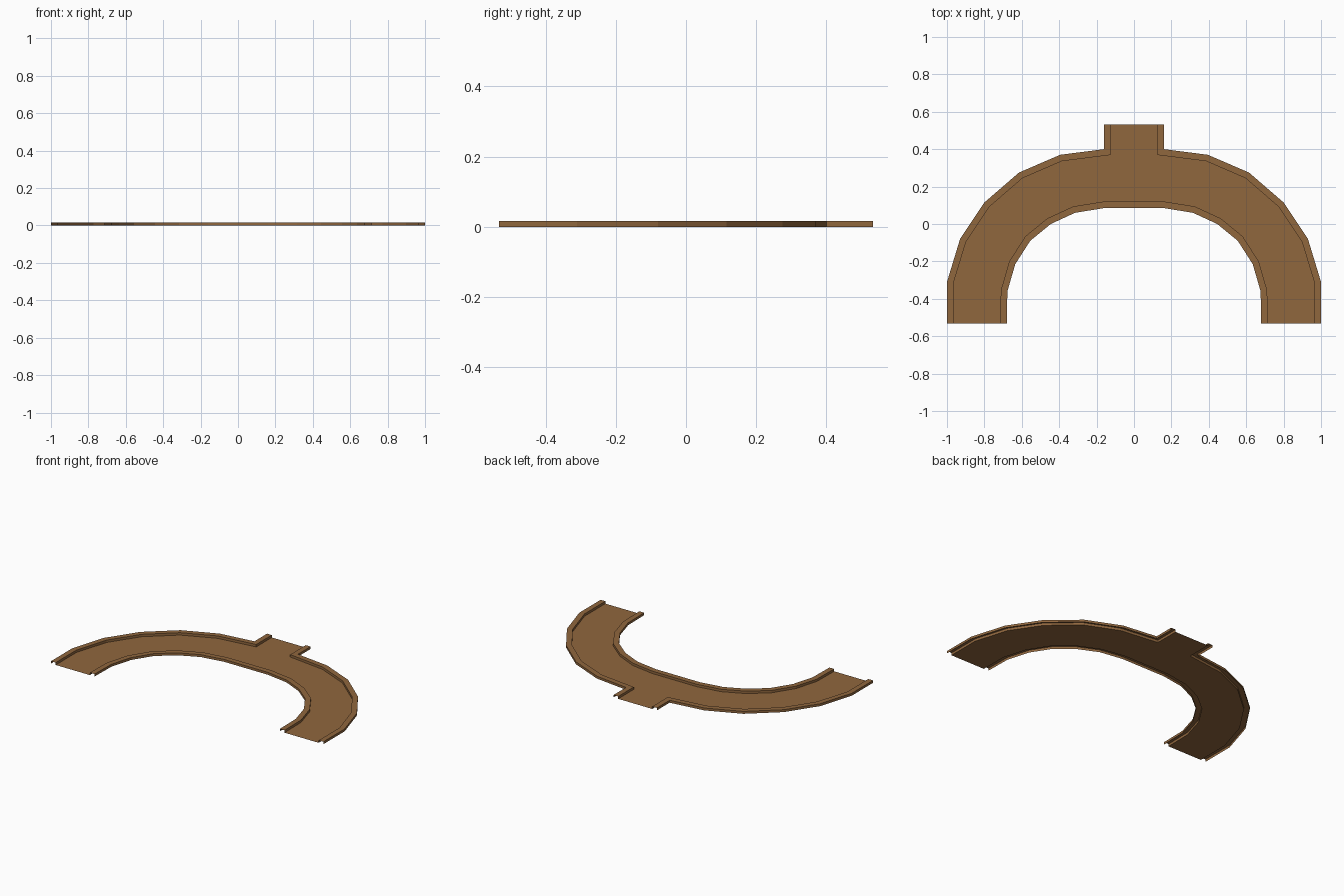
import bpy, bmesh
from mathutils import Vector

if "Cube" in bpy.data.objects:
    bpy.data.objects.remove(bpy.data.objects["Cube"])

H, W = 0.016, 0.035  # kerb height and width
# right half of the outlines, from the open leg end to the middle
outer = [(1, -.533), (1, -.31), (.93, -.08), (.80, .115), (.615, .275),
         (.395, .37), (.16, .40), (.16, .533)]
inner = [(.68, -.533), (.677, -.36), (.635, -.215), (.555, -.09),
         (.445, 0), (.315, .06), (.16, .085), (0, .085)]

mat = bpy.data.materials.new("earth brown")
mat.diffuse_color = (0.28, 0.135, 0.048, 1)
mat.use_nodes = True
mat.node_tree.nodes["Principled BSDF"].inputs["Base Color"].default_value = mat.diffuse_color


def offset(pts, d):
    """Mitred parallel of an open path, d to its left."""
    p = [Vector(q) for q in pts]
    n = []
    for a, b in zip(p, p[1:]):
        e = (b - a).normalized()
        n.append(Vector((-e.y, e.x)))
    n = [n[0]] + n + [n[-1]]
    out = []
    for q, a, b in zip(p, n, n[1:]):
        r = q + (a + b) * (d / (1 + a.dot(b)))
        out.append((r.x, r.y))
    out[0] = (out[0][0], pts[0][1])
    return out


def build(name, polys):
    bm = bmesh.new()
    for poly in polys:
        bm.faces.new([bm.verts.new(v) for v in poly])
    bmesh.ops.remove_doubles(bm, verts=bm.verts, dist=1e-5)
    me = bpy.data.meshes.new(name)
    bm.to_mesh(me)
    bm.free()
    me.materials.append(mat)
    ob = bpy.data.objects.new(name, me)
    bpy.context.collection.objects.link(ob)
    ob.modifiers.new("mirror", 'MIRROR').use_clip = True


def kerb(name, edge, lip, flip):
    """Hollow kerb: outside wall, top and inside step."""
    rows = [[(x, y, z) for x, y in path]
            for path, z in ((edge, 0), (edge, H), (lip, H), (lip, 0))]
    polys = []
    for a, b in zip(rows, rows[1:]):
        for i in range(len(a) - 1):
            q = [a[i], a[i + 1], b[i + 1], b[i]]
            polys.append(q[::-1] if flip else q)
    build(name, polys)


outer_lip, inner_lip = offset(outer, W), offset(inner, -W)
kerb("outer_kerb", outer, outer_lip, False)
kerb("inner_kerb", inner, inner_lip, True)

# sunken track bed between the kerbs, open at the three ends
o = [(x, y, 0) for x, y in outer_lip]
n = [(x, y, 0) for x, y in inner_lip]
bed = [[n[i], o[i], o[i + 1], n[i + 1]] for i in range(6)]
bed.append([n[6], o[6], o[7], (0, outer[7][1], 0), n[7]])
build("track_bed", bed)
